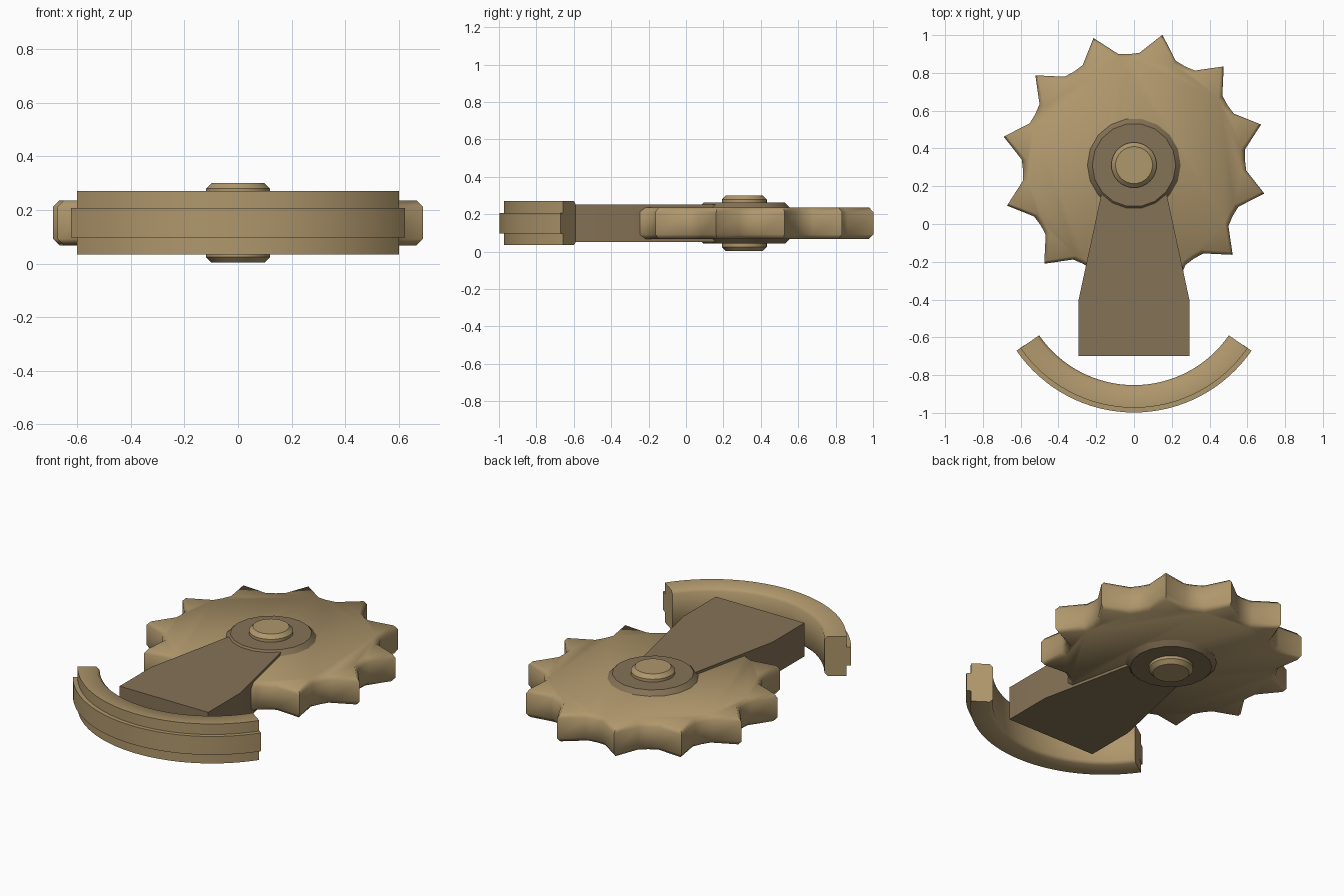
import bpy, bmesh, math
from mathutils import Matrix

cube = bpy.data.objects.get("Cube")
if cube:
    bpy.data.objects.remove(cube, do_unlink=True)

HUB_Y = 0.312      # wheel, hub and axle centre
ARC_Y = -0.243     # centre of the curved shoe
MID_Z = 0.152      # shared middle plane


def material(name, rgb):
    m = bpy.data.materials.new(name)
    m.use_nodes = True
    color = (*rgb, 1.0)
    m.diffuse_color = color
    m.node_tree.nodes["Principled BSDF"].inputs["Base Color"].default_value = color
    return m


tan = material("light tan", (0.43, 0.31, 0.15))
brown = material("dull brown", (0.235, 0.168, 0.092))


def finish(name, bm, mat, angle):
    """Turn a bmesh into an object, smooth below the angle, caps kept flat."""
    bmesh.ops.recalc_face_normals(bm, faces=bm.faces)
    bm.normal_update()
    for f in bm.faces:
        f.smooth = abs(f.normal.z) < 0.99
    mesh = bpy.data.meshes.new(name)
    bm.to_mesh(mesh)
    bm.free()
    mesh.set_sharp_from_angle(angle=math.radians(angle))
    mesh.materials.append(mat)
    obj = bpy.data.objects.new(name, mesh)
    bpy.context.collection.objects.link(obj)
    return obj


def skin(bm, rings, close=False):
    """Bridge matching rings of points; cap both ends."""
    loops = [[bm.verts.new(p) for p in ring] for ring in rings]
    n = len(loops[0])
    for a, b in zip(loops, loops[1:]):
        for i in range(n):
            j = (i + 1) % n
            bm.faces.new((a[i], a[j], b[j], b[i]))
    bm.faces.new(loops[0])
    bm.faces.new(loops[-1])


def disc(name, polar, half_height, chamfer, mat, angle):
    """Chamfered plate from an outline of (degrees, radius) about the hub."""
    h = half_height
    rings = []
    for z, inset in ((-h, chamfer), (-h + chamfer, 0), (h - chamfer, 0), (h, chamfer)):
        rings.append([((r - inset) * math.cos(math.radians(a)),
                       HUB_Y + (r - inset) * math.sin(math.radians(a)),
                       MID_Z + z) for a, r in polar])
    bm = bmesh.new()
    skin(bm, rings)
    return finish(name, bm, mat, angle)


def circle(radius, sides):
    return [(360 * i / sides, radius) for i in range(sides)]


def arc(name, section, mat, half_angle, angle, steps=32):
    """Sweep a (radius, z) section around the front of the shoe centre."""
    rings = []
    for i in range(steps + 1):
        a = math.radians(-90 - half_angle + 2 * half_angle * i / steps)
        rings.append([(r * math.cos(a), ARC_Y + r * math.sin(a), MID_Z + z)
                      for r, z in section])
    bm = bmesh.new()
    skin(bm, rings)
    return finish(name, bm, mat, angle)


# Toothed wheel: twelve pointed teeth with shallow rounded valleys
teeth = []
for k in range(12):
    tip = 17.7 + 30 * k
    teeth += [(tip, 0.706), (tip + 9.5, 0.595), (tip + 15, 0.588), (tip + 20.5, 0.595)]
disc("toothed_wheel", teeth, 0.084, 0.024, tan, 60)

# Hub collar and axle pin, both passing through the wheel
disc("hub_collar", circle(0.249, 18), 0.110, 0.028, brown, 30)
disc("axle_pin", circle(0.12, 32), 0.149, 0.022, tan, 30)

# Tapered arm from the hub to a wide straight foot
half = [(0.14, HUB_Y), (0.293, -0.40), (0.293, -0.70)]
outline = half + [(-x, y) for x, y in reversed(half)]
bm = bmesh.new()
skin(bm, [[(x, y, MID_Z + z) for x, y in outline] for z in (-0.1, 0.1)])
finish("tapered_arm", bm, brown, 30)

# Curved shoe in front of the arm, with a raised band on its outer face
arc("curved_shoe", [(0.61, -0.10), (0.627, -0.118), (0.73, -0.118),
                    (0.73, 0.118), (0.627, 0.118), (0.61, 0.10)], tan, 55.4, 60)
arc("outer_band", [(0.70, -0.055), (0.755, -0.055),
                   (0.755, 0.055), (0.70, 0.055)], tan, 55.5, 60)
